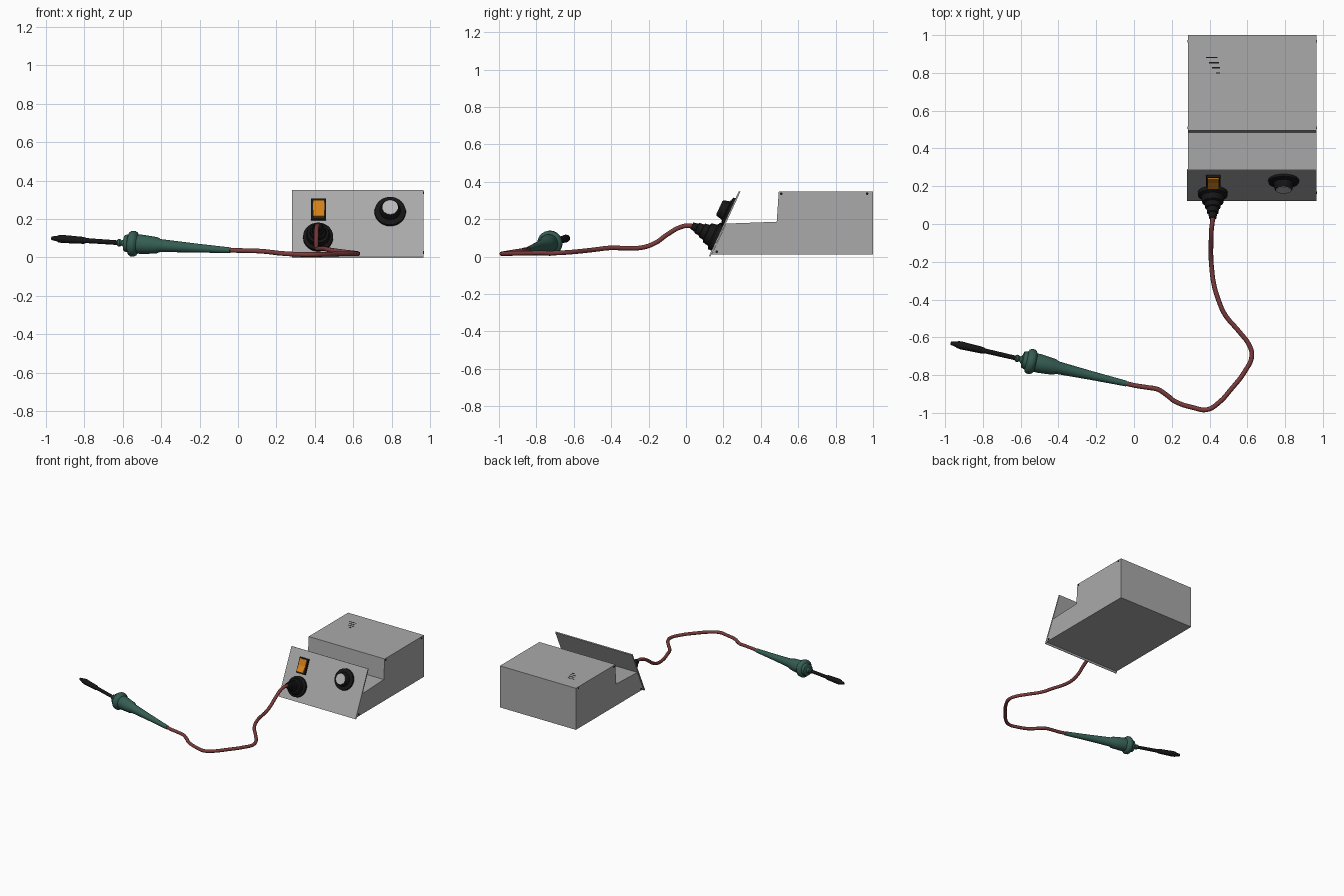
import bpy, bmesh, math
from mathutils import Matrix, Vector

if "Cube" in bpy.data.objects:
    bpy.data.objects.remove(bpy.data.objects["Cube"])


def mat(name, r, g, b):
    m = bpy.data.materials.new(name)
    m.diffuse_color = (r, g, b, 1)
    m.use_nodes = True
    m.node_tree.nodes["Principled BSDF"].inputs["Base Color"].default_value = m.diffuse_color
    return m


GREY = mat("case_grey", 0.40, 0.40, 0.40)
CAP = mat("light_grey", 0.48, 0.48, 0.48)
BLACK = mat("black", 0.008, 0.008, 0.008)
ORANGE = mat("switch_orange", 0.65, 0.22, 0.01)
GREEN = mat("handle_green", 0.035, 0.11, 0.085)
RED = mat("cable_red", 0.20, 0.045, 0.045)


def finish(name, bm, material, matrix=None, smooth=False):
    bmesh.ops.recalc_face_normals(bm, faces=bm.faces)
    me = bpy.data.meshes.new(name)
    bm.to_mesh(me)
    bm.free()
    me.materials.append(material)
    ob = bpy.data.objects.new(name, me)
    bpy.context.collection.objects.link(ob)
    if matrix is not None:
        ob.matrix_world = matrix
    if smooth:
        bpy.ops.object.select_all(action='DESELECT')
        ob.select_set(True)
        bpy.context.view_layer.objects.active = ob
        bpy.ops.object.shade_smooth_by_angle(angle=math.radians(35))
    return ob


def prism(name, outline, x0, x1, material, matrix=None):
    """Extrude a (y, z) outline along x."""
    bm = bmesh.new()
    a = [bm.verts.new((x0, y, z)) for y, z in outline]
    b = [bm.verts.new((x1, y, z)) for y, z in outline]
    bm.faces.new(a)
    bm.faces.new(b)
    n = len(a)
    for i in range(n):
        j = (i + 1) % n
        bm.faces.new((a[i], a[j], b[j], b[i]))
    return finish(name, bm, material, matrix)


def box(name, x0, x1, y0, y1, z0, z1, material, matrix=None):
    return prism(name, [(y0, z0), (y1, z0), (y1, z1), (y0, z1)], x0, x1, material, matrix)


def lathe(name, profile, material, matrix, sides=32):
    """Revolve (height, radius) pairs about local z, capped at both ends."""
    bm = bmesh.new()
    rings = []
    for h, r in profile:
        rings.append([bm.verts.new((r * math.cos(2 * math.pi * i / sides),
                                    r * math.sin(2 * math.pi * i / sides), h))
                      for i in range(sides)])
    for p, q in zip(rings, rings[1:]):
        for i in range(sides):
            j = (i + 1) % sides
            bm.faces.new((p[i], p[j], q[j], q[i]))
    bm.faces.new(rings[0])
    bm.faces.new(rings[-1])
    return finish(name, bm, material, matrix, True)


# Case body: low front shelf and tall rear box
prism("case_body", [(0.138, 0.012), (1.0, 0.012), (1.0, 0.348), (0.496, 0.348),
                    (0.485, 0.186), (0.214, 0.176)], 0.285, 0.965, GREY)

# Sloped front panel; local x = across, y = up the panel, z = outward
tilt = math.atan2(0.348, 0.16)
PANEL = Matrix.Translation((0, 0.123, 0.003)) @ Matrix.Rotation(tilt, 4, 'X')


def on_panel(x, v):
    return PANEL @ Matrix.Translation((x, v, 0))


box("front_panel", 0.28, 0.966, 0, 0.383, -0.009, 0, GREY, PANEL)

# Control knob
lathe("knob", [(0, 0.082), (0.012, 0.080), (0.018, 0.054), (0.052, 0.046), (0.055, 0.043)],
      BLACK, on_panel(0.792, 0.258))
lathe("knob_cap", [(0.05, 0.041), (0.058, 0.041)], CAP, on_panel(0.792, 0.258))

# Rocker switch
SW = on_panel(0.42, 0.267)
box("switch_frame", -0.039, 0.039, -0.06, 0.06, 0, 0.014, BLACK, SW)
prism("switch_rocker", [(-0.05, 0), (0.05, 0), (0.05, 0.022), (0, 0.019), (-0.05, 0.034)],
      -0.03, 0.03, ORANGE, SW)

# Cable socket with stepped strain relief
lathe("cable_plug", [(0, 0.078), (0.02, 0.078), (0.028, 0.062), (0.06, 0.056), (0.065, 0.044),
                     (0.09, 0.040), (0.094, 0.033), (0.12, 0.030), (0.124, 0.024),
                     (0.152, 0.019)], BLACK, on_panel(0.417, 0.109))

# Top vent slots, stepped into a corner
for i, (x0, x1) in enumerate([(0.381, 0.441), (0.397, 0.449), (0.413, 0.455), (0.434, 0.456)]):
    y = 0.881 - 0.027 * i
    box(f"vent_slot_{i + 1}", x0, x1, y - 0.003, y + 0.003, 0.346, 0.349, BLACK)

# Side screws
for x, side in ((0.2845, "left"), (0.9655, "right")):
    for i, (y, z) in enumerate([(0.51, 0.336), (0.968, 0.336), (0.165, 0.026)]):
        m = Matrix.Translation((x, y, z)) @ Matrix.Rotation(math.pi / 2, 4, 'Y')
        lathe(f"screw_{side}_{i + 1}", [(-0.002, 0.007), (0.002, 0.007)], BLACK, m, 10)

# Cable
path = [(.418, .06, .153), (.416, .02, .165), (.41, -.03, .157), (.408, -.1, .118),
        (.407, -.16, .075), (.411, -.23, .049), (.423, -.32, .045), (.45, -.41, .046),
        (.481, -.479, .038), (.556, -.569, .028), (.608, -.638, .022), (.624, -.696, .019),
        (.587, -.78, .019), (.513, -.876, .018), (.45, -.945, .016), (.386, -.983, .015),
        (.317, -.973, .016), (.217, -.939, .022), (.175, -.907, .027), (.127, -.876, .032),
        (.069, -.865, .035), (.005, -.855, .036), (-.06, -.84, .039)]
cu = bpy.data.curves.new("cable", 'CURVE')
cu.dimensions = '3D'
cu.bevel_depth = 0.0125
cu.bevel_resolution = 3
cu.resolution_u = 6
sp = cu.splines.new('BEZIER')
sp.bezier_points.add(len(path) - 1)
for bp, co in zip(sp.bezier_points, path):
    bp.co = co
    bp.handle_left_type = bp.handle_right_type = 'AUTO'
cu.materials.append(RED)
cable = bpy.data.objects.new("cable", cu)
bpy.context.collection.objects.link(cable)
bpy.ops.object.select_all(action='DESELECT')
cable.select_set(True)
bpy.context.view_layer.objects.active = cable
bpy.ops.object.convert(target='MESH')

# Soldering pen: handle, guard flange and tip along one axis
start, end = Vector((-0.04, -0.845, 0.037)), Vector((-0.97, -0.63, 0.10))
PEN = Matrix.Translation(start) @ (end - start).to_track_quat('Z', 'Y').to_matrix().to_4x4()
lathe("pen_handle", [(0, 0.015), (0.20, 0.024), (0.375, 0.034), (0.395, 0.043), (0.47, 0.050),
                     (0.495, 0.050), (0.502, 0.060), (0.512, 0.067), (0.53, 0.067),
                     (0.54, 0.060), (0.545, 0.048), (0.565, 0.043), (0.57, 0.022),
                     (0.582, 0.013), (0.59, 0.019), (0.60, 0.019), (0.606, 0.013)], GREEN, PEN)
lathe("pen_tip", [(0.59, 0.012), (0.77, 0.013), (0.785, 0.018), (0.90, 0.021), (0.92, 0.019),
                  (0.926, 0.015), (0.957, 0.009)], BLACK, PEN, 20)
